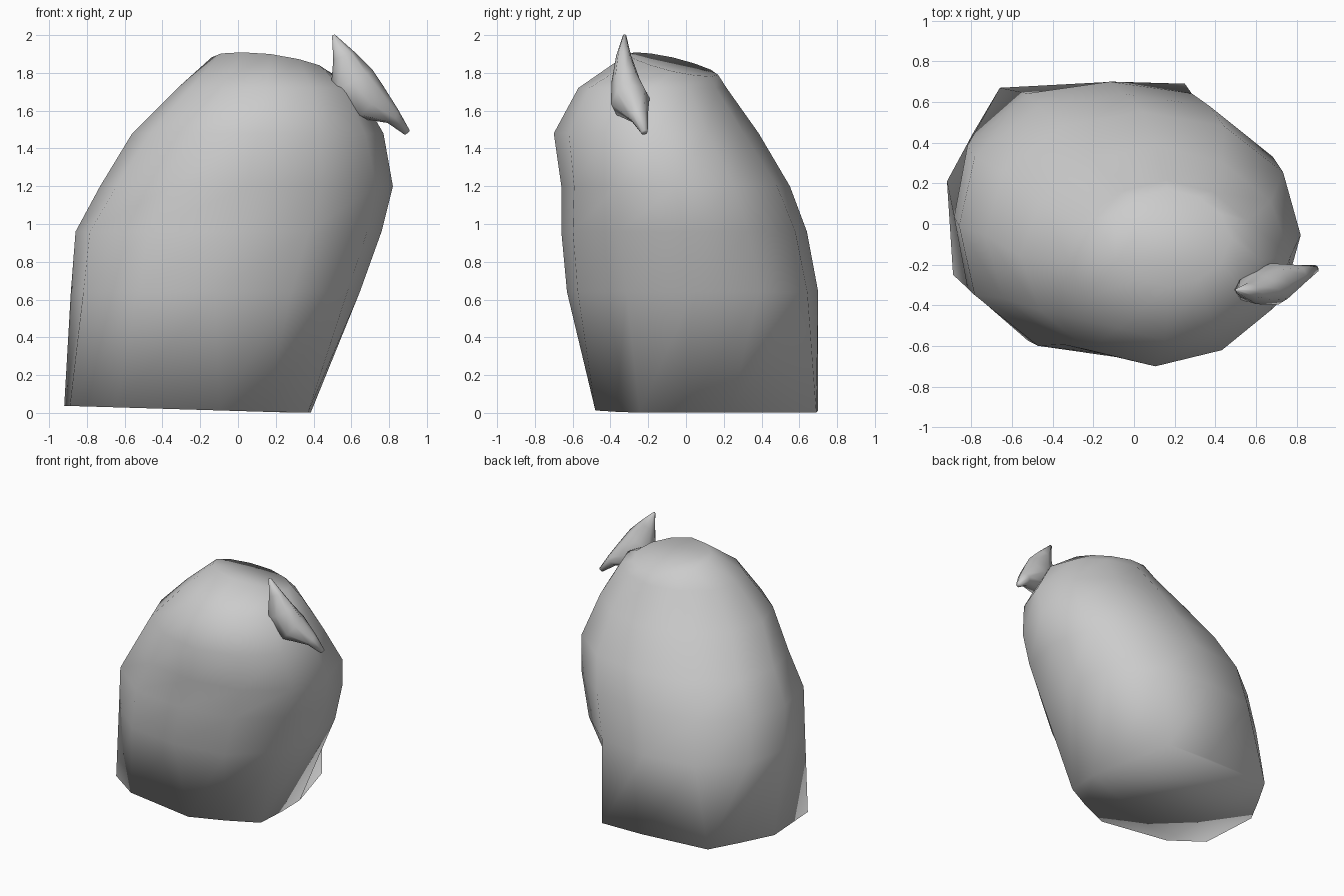
import bpy, bmesh, math
from mathutils import Vector

if "Cube" in bpy.data.objects:
    bpy.data.objects.remove(bpy.data.objects["Cube"], do_unlink=True)

grey = bpy.data.materials.new("stone grey")
grey.use_nodes = True
GREY = (0.6, 0.6, 0.6, 1)
grey.diffuse_color = GREY
grey.node_tree.nodes["Principled BSDF"].inputs["Base Color"].default_value = GREY


def loft(name, rings):
    """Skin a list of equal point loops, cap both ends and shade smooth."""
    bm = bmesh.new()
    loops = [[bm.verts.new(p) for p in ring] for ring in rings]
    n = len(loops[0])
    for a, b in zip(loops, loops[1:]):
        for i in range(n):
            j = (i + 1) % n
            bm.faces.new((a[i], a[j], b[j], b[i]))
    bm.faces.new(loops[0][::-1])
    bm.faces.new(loops[-1])
    bmesh.ops.recalc_face_normals(bm, faces=bm.faces)
    for face in bm.faces:
        face.smooth = True
    mesh = bpy.data.meshes.new(name)
    bm.to_mesh(mesh)
    bm.free()
    mesh.materials.append(grey)
    bpy.context.collection.objects.link(bpy.data.objects.new(name, mesh))


def section(z, x0, x1, y0, y1, power, tilt=(0, 0), sides=12):
    """Rounded cross-section filling the x and y limits; tilt raises its +x and +y ends."""
    cx, cy, rx, ry = (x0 + x1) / 2, (y0 + y1) / 2, (x1 - x0) / 2, (y1 - y0) / 2
    points = []
    for i in range(sides):
        a = math.tau * i / sides
        c, s = math.cos(a), math.sin(a)
        k = (abs(c) ** power + abs(s) ** power) ** (-1 / power)
        points.append((cx + rx * k * c, cy + ry * k * s,
                       z + k * (tilt[0] * c + tilt[1] * s)))
    return points


# Irregular footprint, counter-clockwise from the left side, lifted a little on the right
footprint = [
    (0.385, 0.0), (0.38, 0.23), (0.25, 0.69), (-0.10, 0.70),
    (-0.66, 0.67), (-0.79, 0.45), (-0.92, 0.21), (-0.89, -0.25),
    (-0.65, -0.41), (-0.10, -0.48), (0.14, -0.37), (0.37, -0.245),
]
base = [(x, y, 0.01 - 0.03 * min(x, 0.3)) for x, y in footprint]

# Leaning boulder body with a sloping flat crown
loft("boulder_body", [
    base,
    section(0.64, -0.885, 0.645, -0.63, 0.70, 2.5),
    section(0.96, -0.86, 0.76, -0.66, 0.64, 2.4),
    section(1.20, -0.73, 0.82, -0.66, 0.55, 2.2),
    section(1.48, -0.56, 0.77, -0.70, 0.385, 1.9),
    section(1.72, -0.32, 0.63, -0.57, 0.215, 1.9),
    section(1.845, -0.14, 0.48, -0.31, 0.17, 1.8, (-0.037, -0.055)),
])

# Curved horn, pointed at both ends: centre, width, depth
path = [
    ((0.505, -0.325, 2.00), 0.008, 0.008),
    ((0.56, -0.33, 1.89), 0.06, 0.04),
    ((0.60, -0.32, 1.76), 0.125, 0.075),
    ((0.69, -0.295, 1.65), 0.115, 0.105),
    ((0.82, -0.25, 1.57), 0.045, 0.05),
    ((0.895, -0.22, 1.485), 0.018, 0.018),
]
centres = [Vector(p) for p, w, d in path]
rings = []
for i, (p, w, d) in enumerate(path):
    along = (centres[min(i + 1, len(path) - 1)] - centres[max(i - 1, 0)]).normalized()
    side = along.cross(Vector((0, 1, 0))).normalized()
    depth = along.cross(side)
    rings.append([centres[i] + side * w * math.cos(a) + depth * d * math.sin(a)
                  for a in (math.tau * k / 8 for k in range(8))])
loft("curved_horn", rings)
